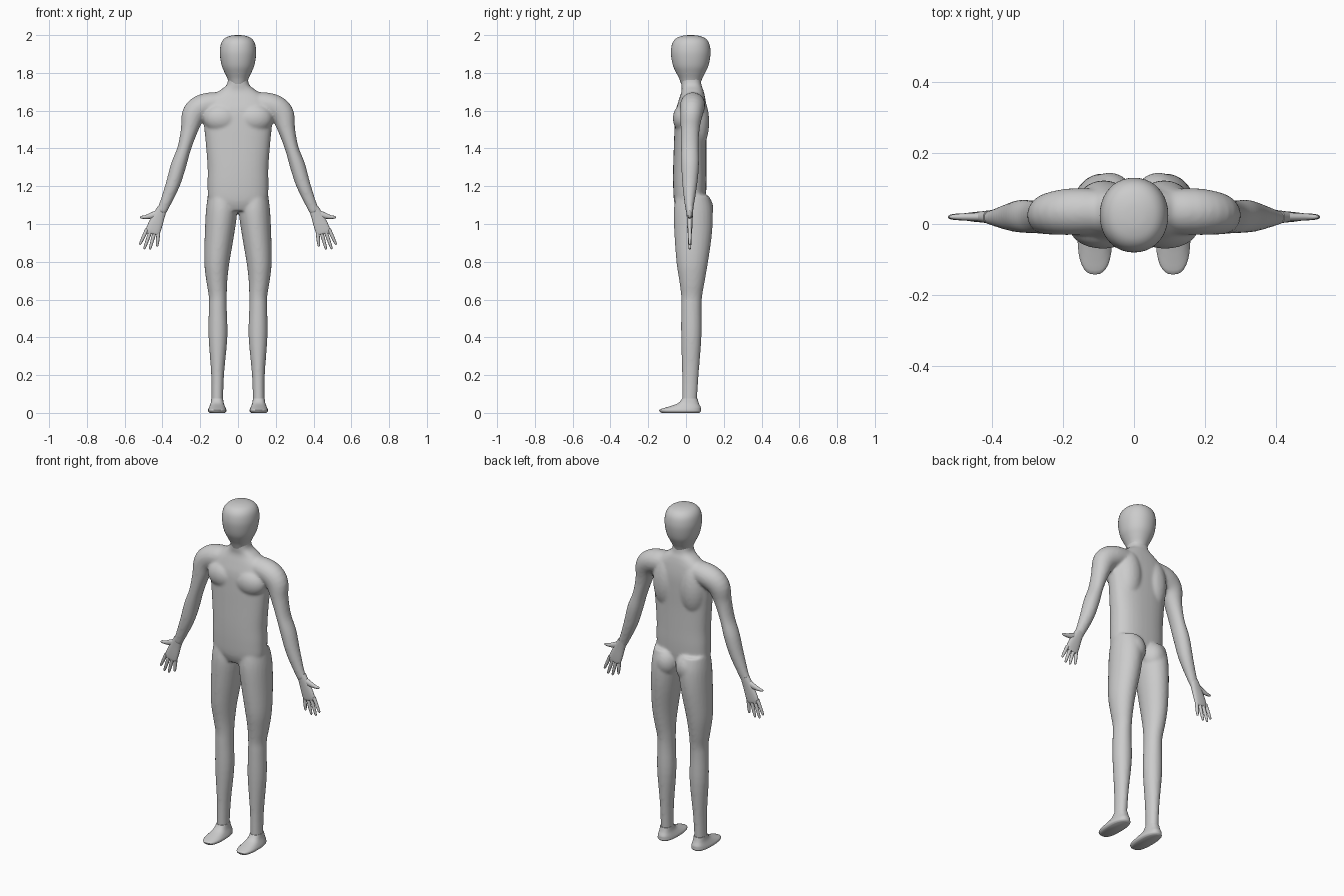
import bpy
import bmesh
from math import cos, sin, pi, copysign
from mathutils import Vector, Matrix

default_cube = bpy.data.objects.get("Cube")
if default_cube:
    bpy.data.objects.remove(default_cube, do_unlink=True)

# One plain grey for the whole figure
grey = bpy.data.materials.new("plain grey")
grey.use_nodes = True
colour = (0.6, 0.6, 0.6, 1)
grey.diffuse_color = colour
grey.node_tree.nodes["Principled BSDF"].inputs["Base Color"].default_value = colour


def smooth_rows(rows, steps):
    """Pass a smooth curve through the section rows."""
    rows = [Vector(row) for row in rows]
    result = []
    for i in range(len(rows) - 1):
        a, b = rows[max(i - 1, 0)], rows[i]
        c, d = rows[i + 1], rows[min(i + 2, len(rows) - 1)]
        for k in range(steps):
            t = k / steps
            result.append(b + (c - a) * (t / 2)
                          + (a * 2 - b * 5 + c * 4 - d) * (t * t / 2)
                          + (b * 3 - a - c * 3 + d) * (t ** 3 / 2))
    return result + [rows[-1]]


def loft(bm, rows, side=1, power=2, sides=24, steps=4):
    """Skin oval sections (x, y, z, half width, half depth) along a path."""
    rows = smooth_rows(rows, steps)
    rings = []
    for i, row in enumerate(rows):
        before, after = rows[max(i - 1, 0)], rows[min(i + 1, len(rows) - 1)]
        along = Vector((after[0] - before[0], 0, after[2] - before[2])).normalized()
        across = Vector((along.z, 0, -along.x))
        ring = []
        for k in range(sides):
            c, s = cos(2 * pi * k / sides), sin(2 * pi * k / sides)
            u = copysign(abs(c) ** (2 / power), c) * row[3]
            v = copysign(abs(s) ** (2 / power), s) * row[4]
            p = Vector(row[:3]) + across * u + Vector((0, v, 0))
            ring.append(bm.verts.new((p.x * side, p.y, p.z)))
        rings.append(ring)
    for low, high in zip(rings, rings[1:]):
        for k in range(sides):
            n = (k + 1) % sides
            bm.faces.new((low[k], low[n], high[n], high[k]))
    bm.faces.new(rings[0][::-1])
    bm.faces.new(rings[-1])


def ball(bm, centre, size, side):
    """Muscle mass that blends into the body."""
    place = Matrix.Translation((centre[0] * side, centre[1], centre[2]))
    bmesh.ops.create_uvsphere(bm, u_segments=24, v_segments=16, radius=1,
                              matrix=place @ Matrix.Diagonal((*size, 1)))


def finish(bm, name):
    bmesh.ops.recalc_face_normals(bm, faces=bm.faces)
    mesh = bpy.data.meshes.new(name)
    bm.to_mesh(mesh)
    bm.free()
    mesh.materials.append(grey)
    obj = bpy.data.objects.new(name, mesh)
    bpy.context.collection.objects.link(obj)
    bpy.ops.object.select_all(action='DESELECT')
    obj.select_set(True)
    bpy.context.view_layer.objects.active = obj
    bpy.ops.object.shade_smooth_by_angle(angle=pi / 4)
    return obj


# Section tables for the left side
torso = [(0, .02, 1.07, .11, .065), (0, .02, 1.12, .155, .083),
         (0, .02, 1.2, .161, .088), (0, .02, 1.3, .161, .088),
         (0, .022, 1.42, .17, .086), (0, .025, 1.52, .18, .085),
         (0, .028, 1.6, .185, .082), (0, .033, 1.66, .16, .07),
         (0, .035, 1.705, .1, .058), (0, .028, 1.74, .058, .053),
         (0, .025, 1.8, .052, .052)]
leg = [(.085, .035, 1.15, .075, .088), (.087, .038, 1.07, .083, .103),
       (.098, .038, .95, .078, .1), (.112, .033, .8, .067, .084),
       (.112, .032, .7, .056, .068), (.107, .03, .62, .048, .056),
       (.107, .028, .55, .048, .054), (.106, .028, .4, .05, .054),
       (.108, .023, .2, .034, .044), (.11, .018, .04, .031, .039)]
arm = [(.06, .035, 1.64, .058, .06), (.17, .035, 1.628, .065, .066),
       (.232, .03, 1.585, .064, .06), (.257, .022, 1.5, .046, .05),
       (.285, .02, 1.4, .036, .047), (.315, .022, 1.31, .041, .047),
       (.345, .02, 1.21, .038, .04), (.385, .018, 1.11, .03, .026),
       (.408, .018, 1.06, .027, .018)]

# Body: torso, limbs and muscle masses fused into one skin
bm = bmesh.new()
loft(bm, torso, power=2.4, sides=36)
for side in (1, -1):
    loft(bm, leg, side)
    loft(bm, arm, side)
    ball(bm, (.088, -.008, 1.56), (.095, .062, .078), side)   # chest
    ball(bm, (.085, .05, 1.54), (.08, .073, .16), side)       # upper back
    ball(bm, (.07, .075, 1.08), (.07, .07, .085), side)       # buttock
body = finish(bm, "body")
fuse = body.modifiers.new("fuse", 'REMESH')
fuse.mode = 'VOXEL'
fuse.voxel_size = .007
fuse.use_smooth_shade = True
relax = body.modifiers.new("relax", 'SMOOTH')
relax.factor = .5
relax.iterations = 10

# Head: blank egg with a flattened crown
bm = bmesh.new()
outline = [(1.74, .046), (1.77, .056), (1.8, .07), (1.835, .085), (1.88, .094),
           (1.92, .096), (1.96, .088), (1.985, .068), (1.997, .036), (2, .006)]
loft(bm, [(0, .025, z, r, r * 1.09) for z, r in outline], power=2.1, sides=40)
finish(bm, "head")

# Feet and hands
foot = [(.11, -.03, 0, .04, .1), (.11, -.03, .008, .048, .109),
        (.11, -.03, .018, .048, .109), (.11, -.012, .03, .043, .09),
        (.11, .012, .05, .035, .056), (.11, .02, .075, .031, .041)]
palm = [(.4, .02, 1.085, .026, .019), (.42, .02, 1.04, .032, .016),
        (.44, .02, .99, .038, .014), (.453, .02, .955, .038, .011),
        (.455, .02, .947, .03, .006)]
thumb = [(.415, .02, 1.06, .02, .014), (.452, .02, 1.046, .017, .012),
         (.49, .02, 1.037, .01, .009), (.512, .02, 1.036, .007, .006),
         (.519, .02, 1.036, .002, .002)]
fingers = [((.482, .972), (.52, .89)), ((.463, .963), (.497, .866)),
           ((.442, .955), (.467, .864)), ((.422, .95), (.428, .88))]

for side, label in ((1, "left"), (-1, "right")):
    bm = bmesh.new()
    loft(bm, foot, side, power=2.5, sides=32, steps=3)
    finish(bm, label + "_foot")

    bm = bmesh.new()
    loft(bm, palm, side, power=2.3)
    loft(bm, thumb, side, sides=12)
    for root, tip in fingers:
        rows = []
        for t, r in ((0, .01), (.5, .009), (.85, .007), (.96, .005), (1, .001)):
            x, z = Vector(root).lerp(Vector(tip), t)
            rows.append((x, .02, z, r, r))
        loft(bm, rows, side, sides=12, steps=2)
    finish(bm, label + "_hand")
